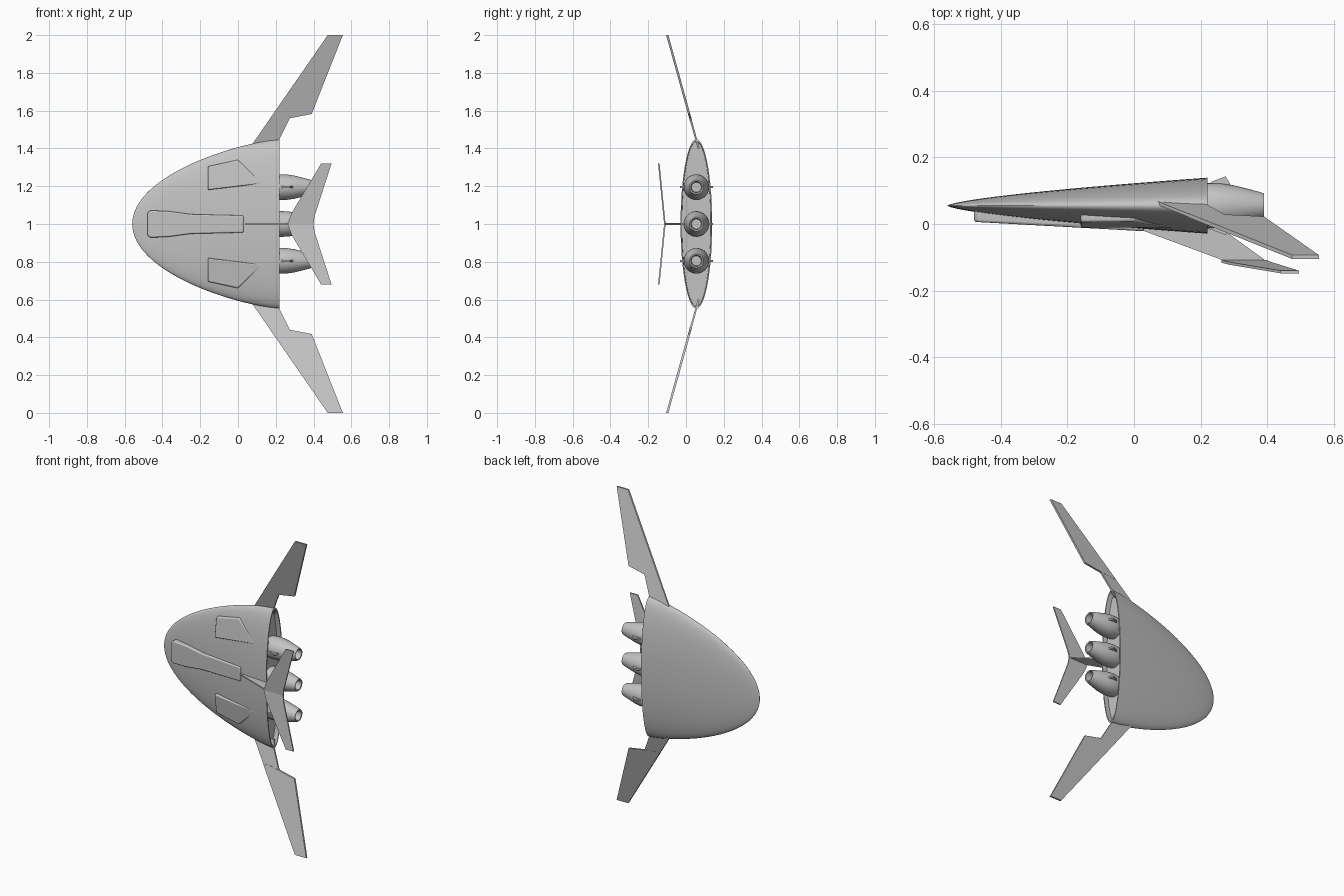
import bpy, bmesh, math
from mathutils import Vector

cube = bpy.data.objects.get("Cube")
if cube:
    bpy.data.objects.remove(cube, do_unlink=True)

grey = bpy.data.materials.new("hull_grey")
grey.use_nodes = True
grey.diffuse_color = (0.55, 0.55, 0.55, 1)
grey.node_tree.nodes["Principled BSDF"].inputs["Base Color"].default_value = (0.55, 0.55, 0.55, 1)

AXIS_Y = 0.055   # depth of the hull centre line
MID_Z = 1.0      # height of the symmetry plane


def finish(name, bm, bevel=0, angle=35):
    bmesh.ops.recalc_face_normals(bm, faces=bm.faces)
    mesh = bpy.data.meshes.new(name)
    bm.to_mesh(mesh)
    bm.free()
    mesh.materials.append(grey)
    obj = bpy.data.objects.new(name, mesh)
    bpy.context.collection.objects.link(obj)
    if bevel:
        mod = obj.modifiers.new("soft_edges", 'BEVEL')
        mod.width, mod.segments = bevel, 3
    bpy.ops.object.select_all(action='DESELECT')
    obj.select_set(True)
    bpy.context.view_layer.objects.active = obj
    bpy.ops.object.shade_smooth_by_angle(angle=math.radians(angle))
    return obj


def prism(name, near, far, bevel=0):
    """Solid between two matching outlines."""
    bm = bmesh.new()
    a = [bm.verts.new(p) for p in near]
    b = [bm.verts.new(p) for p in far]
    bm.faces.new(a)
    bm.faces.new(b[::-1])
    for i in range(len(a)):
        j = (i + 1) % len(a)
        bm.faces.new((a[i], b[i], b[j], a[j]))
    return finish(name, bm, bevel, 35)


def plate(name, outline, depth, thick, side):
    """Thin panel; outline is (x, distance from the symmetry plane)."""
    pts = [Vector((x, depth(d), MID_Z + side * d)) for x, d in outline]
    half = Vector((0, thick / 2, 0))
    return prism(name, [p - half for p in pts], [p + half for p in pts])


def blister(name, outline, depth, side):
    """Raised fairing whose outer face is a plane and whose base lies in the hull."""
    near = [(x, depth(x, d), MID_Z + side * d) for x, d in outline]
    far = [(x, AXIS_Y - 0.005, MID_Z + side * d) for x, d in outline]
    return prism(name, near, far, 0.007)


def loft(name, rings, seg, centre_z):
    """Skin over elliptical rings (x, half depth, half height); zero size makes a tip."""
    bm = bmesh.new()
    rows = []
    for x, h, w in rings:
        count = seg if w > 0 else 1
        rows.append([bm.verts.new((x, AXIS_Y + h * math.cos(2 * math.pi * k / seg),
                                   centre_z + w * math.sin(2 * math.pi * k / seg)))
                     for k in range(count)])
    for a, b in zip(rows, rows[1:]):
        for k in range(seg):
            n = (k + 1) % seg
            if len(a) == 1:
                bm.faces.new((a[0], b[k], b[n]))
            elif len(b) == 1:
                bm.faces.new((a[k], a[n], b[0]))
            else:
                bm.faces.new((a[k], a[n], b[n], b[k]))
    return finish(name, bm)


# Hull: blunt-nosed shell with a recessed rear bulkhead
NOSE, TAIL, STEPS = -0.56, 0.22, 28
rings = []
for i in range(STEPS + 1):
    t = (i / STEPS) ** 2
    rings.append((NOSE + (TAIL - NOSE) * t, 0.084 * t ** 0.67,
                  0.448 * math.sqrt(1 - (1 - t) ** 1.37)))
rings += [(TAIL, 0.077, 0.438), (TAIL - 0.03, 0.076, 0.436), (TAIL - 0.03, 0, 0)]
loft("hull", rings, 64, MID_Z)

# Central canopy fairing
half = [(-0.48, 0.058), (-0.465, 0.072), (-0.37, 0.068), (-0.25, 0.052), (0.03, 0.045)]
blister("canopy", half + [(x, -d) for x, d in half[::-1]],
        lambda x, d: -0.020 - 0.055 * x, 1)

for side, label in ((1, "upper"), (-1, "lower")):
    # Side fairing
    blister(label + "_side_fairing",
            [(-0.16, 0.18), (-0.16, 0.305), (0.0, 0.34), (0.13, 0.215)],
            lambda x, d: -0.040 - 0.02 * x + 0.14 * d, side)

    # Swept wing: narrow root and broader outer panel
    slope = lambda d: 0.056 - 0.277 * (d - 0.44)
    plate(label + "_wing_root",
          [(0.06, 0.40), (0.164, 0.55), (0.275, 0.562), (0.22, 0.45), (0.21, 0.40)],
          slope, 0.010, side)
    plate(label + "_wing_panel",
          [(0.163, 0.549), (0.475, 1.0), (0.555, 1.0), (0.39, 0.582), (0.215, 0.549)],
          slope, 0.012, side)

    # Half of the tail plane
    plate(label + "_tail_plane",
          [(0.262, 0), (0.285, 0.06), (0.44, 0.32), (0.495, 0.32), (0.405, 0.04), (0.40, 0)],
          lambda d: -0.112 - 0.1 * d, 0.008, side)

# Tail pylon
pylon = [(0.0, -0.01), (0.27, -0.11), (0.40, -0.113), (0.285, -0.03), (0.21, -0.01)]
prism("tail_pylon", [(x, y, MID_Z - 0.004) for x, y in pylon],
      [(x, y, MID_Z + 0.004) for x, y in pylon])

# Three engines with hollow nozzles and small guide fins
profile = [(0.18, 0), (0.18, 0.062), (0.22, 0.068), (0.26, 0.067), (0.30, 0.061),
           (0.375, 0.042), (0.39, 0.037), (0.388, 0.030), (0.35, 0.026), (0.35, 0)]
for z, label in ((0.805, "lower"), (1.0, "middle"), (1.195, "upper")):
    loft(label + "_engine", [(x, r, r) for x, r in profile], 32, z)
    for s, where in ((1, "rear"), (-1, "front")):
        fin = [(x, AXIS_Y + s * r) for x, r in
               ((0.225, 0.06), (0.235, 0.073), (0.275, 0.088), (0.295, 0.055))]
        prism(label + "_engine_fin_" + where,
              [(x, y, z - 0.005) for x, y in fin], [(x, y, z + 0.005) for x, y in fin])
